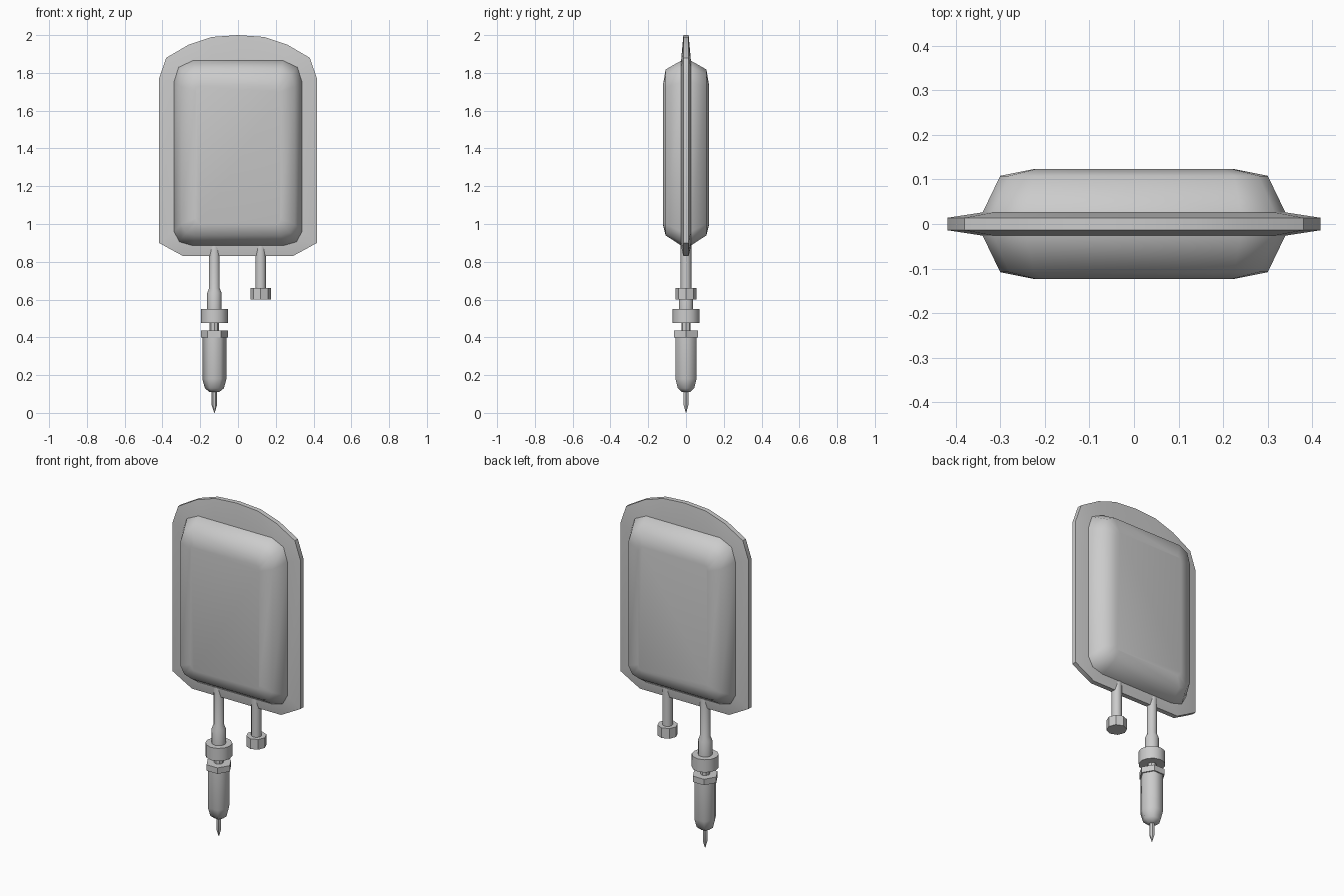
import bpy, bmesh, math

if "Cube" in bpy.data.objects:
    bpy.data.objects.remove(bpy.data.objects["Cube"])

grey = bpy.data.materials.new("soft_grey")
grey.use_nodes = True
colour = (0.6, 0.6, 0.6, 1)
grey.diffuse_color = colour
grey.node_tree.nodes["Principled BSDF"].inputs["Base Color"].default_value = colour


def finish(bm, name, angle):
    bmesh.ops.recalc_face_normals(bm, faces=bm.faces)
    mesh = bpy.data.meshes.new(name)
    bm.to_mesh(mesh)
    bm.free()
    mesh.materials.append(grey)
    ob = bpy.data.objects.new(name, mesh)
    bpy.context.collection.objects.link(ob)
    bpy.ops.object.select_all(action="DESELECT")
    ob.select_set(True)
    bpy.context.view_layer.objects.active = ob
    bpy.ops.object.shade_smooth_by_angle(angle=math.radians(angle))
    return ob


def skin(bm, rings):
    """Join rings of equal length and cap both ends."""
    n = len(rings[0])
    for a, b in zip(rings, rings[1:]):
        for i in range(n):
            j = (i + 1) % n
            bm.faces.new((a[i], a[j], b[j], b[i]))
    bm.faces.new(rings[0])
    bm.faces.new(rings[-1])


def loft(name, sections, angle):
    """Mirror each half outline in x, then loft along y on both sides."""
    bm = bmesh.new()
    both = [(-y, h) for y, h in sections] + [(y, h) for y, h in reversed(sections)]
    rings = []
    for y, half in both:
        outline = half + [(-x, z) for x, z in reversed(half) if x > 0]
        rings.append([bm.verts.new((x, y, z)) for x, z in outline])
    skin(bm, rings)
    return finish(bm, name, angle)


def turned(name, x, profile, sides, angle=40, phase=0):
    """Solid of revolution about a vertical axis; profile holds (radius, z)."""
    bm = bmesh.new()
    rings = []
    for r, z in profile:
        turns = [2 * math.pi * (i + phase) / sides for i in range(sides)]
        rings.append([bm.verts.new((x + r * math.cos(t), r * math.sin(t), z)) for t in turns])
    skin(bm, rings)
    return finish(bm, name, angle)


# Flat welded border with arched top
border = [(.29, .83), (.355, .865), (.418, .9), (.418, 1.77),
          (.38, 1.88), (.26, 1.95), (.14, 1.99), (0, 2)]
seam = [(.24, .885), (.31, .905), (.34, .96), (.34, 1.75),
        (.315, 1.83), (.24, 1.865), (.14, 1.865), (0, 1.865)]
loft("bag_border", [(.026, seam), (.014, border)], 30)

# Swollen pouch, on both sides of the border
shoulder = [(.225, .94), (.275, .955), (.3, 1.0), (.3, 1.725), (.28, 1.79), (.225, 1.818)]
panel = [(.2, 1.0), (.22, 1.005), (.225, 1.03), (.225, 1.7), (.22, 1.725), (.2, 1.73)]
loft("bag_pouch", [(.123, panel), (.108, shoulder), (.025, seam[:6])], 65)

# Outlet tube, collar and drip chamber
out = -.125
turned("outlet_tube", out, [(.028, .92), (.028, .66), (.038, .635), (.038, .54)], 12)
turned("outlet_collar", out, [(.072, .55), (.072, .475)], 12)
turned("outlet_neck", out, [(.025, .48), (.025, .43)], 8)
turned("chamber_rim", out, [(.072, .435), (.072, .4)], 6)
turned("drip_chamber", out, [(.064, .41), (.064, .18), (.05, .13), (.025, .11)], 6, 65)
turned("spike", out, [(.014, .12), (.014, .04), (.001, 0)], 6)

# Injection port
port = .12
turned("port_tube", port, [(.028, .91), (.028, .65)], 12)
turned("port_cap", port, [(.055, .66), (.055, .6)], 8)
